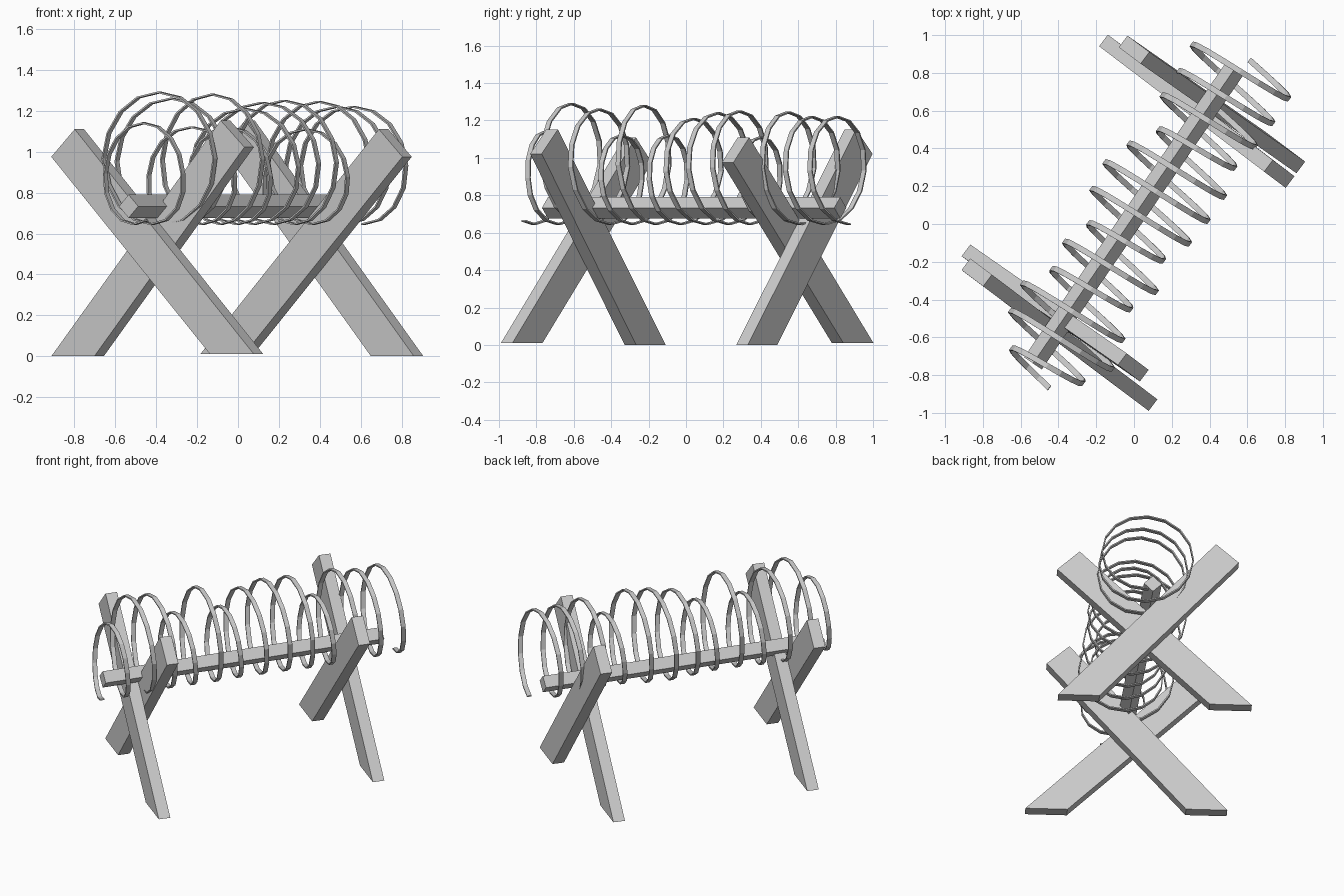
import bpy, math
from mathutils import Vector

if "Cube" in bpy.data.objects:
    bpy.data.objects.remove(bpy.data.objects["Cube"])

U = Vector((0.8, -0.6, 0))   # across the barrier
V = Vector((0.6, 0.8, 0))    # along the barrier
Z = Vector((0, 0, 1))


def P(u, v, z):
    return U * u + V * v + Z * z


def skin(name, rings):
    """Flat-faced solid lofted through rings of equal size, capped at both ends."""
    n = len(rings[0])
    verts = [p for r in rings for p in r]
    faces = [list(range(n))[::-1], list(range(len(verts) - n, len(verts)))]
    for i in range(len(rings) - 1):
        for k in range(n):
            a, b = i * n + k, i * n + (k + 1) % n
            faces.append([a, b, b + n, a + n])
    me = bpy.data.meshes.new(name)
    me.from_pydata(verts, [], faces)
    import bmesh
    bm = bmesh.new()
    bm.from_mesh(me)
    bmesh.ops.recalc_face_normals(bm, faces=bm.faces)
    bm.to_mesh(me)
    bm.free()
    ob = bpy.data.objects.new(name, me)
    bpy.context.collection.objects.link(ob)
    return ob


# Crossed legs: outline in the (u, z) plane, near-face v at foot and at top
def leg(name, outline, v_foot, v_top, thick=0.077):
    def face(off):
        return [P(u, (v_top if z > 0.5 else v_foot) + off, z) for u, z in outline]
    return skin(name, [face(0), face(thick)])


wide = [(-0.584, 0.975), (-0.441, 1.11), (0.656, 0.01), (0.388, 0.01)]
steep = [(0.525, 1.022), (0.38, 1.153), (-0.628, 0.0), (-0.365, 0.0)]


def mirrored(outline, shift):
    return [(-u + shift, z) for u, z in outline]


leg("front_leg_outer", wide, -0.745, -0.743)
leg("front_leg_inner", steep, -0.684, -0.648)
leg("back_leg_inner", mirrored(wide, -0.056), 0.642, 0.635)
leg("back_leg_outer", mirrored(steep, -0.101), 0.731, 0.700)

# Square beam resting on its edge in the leg crossings
a, b = Vector((-0.535, -0.738, 0.733)), Vector((0.535, 0.825, 0.733))
side = (b - a).cross(Z).normalized()
h = 0.057
skin("cross_beam", [[e + side * h, e + Z * h, e - side * h, e - Z * h] for e in (a, b)])

# Wire coil: left reach, right reach and top height of each turn
turns = [(-0.125, 0.291, 1.14), (-0.25, 0.371, 1.29), (-0.286, 0.325, 1.26),
         (-0.207, 0.26, 1.12), (-0.241, 0.313, 1.28), (-0.197, 0.243, 1.12),
         (-0.293, 0.30, 1.21), (-0.322, 0.307, 1.24), (-0.28, 0.30, 1.25),
         (-0.198, 0.251, 1.11), (-0.293, 0.27, 1.245), (-0.30, 0.27, 1.22),
         (-0.326, 0.259, 1.22)]


def sample(t):
    s = min(max(t - 0.25, 0), len(turns) - 1)
    i = min(int(s), len(turns) - 2)
    f = s - i
    # hold each turn's size over its upper half, blend underneath
    f = min(max((f - 0.25) / 0.5, 0), 1)
    return [p + (q - p) * f for p, q in zip(turns[i], turns[i + 1])]


rings = []
STEPS = 16
for k in range(-5, int(12.8 * STEPS) + 1):
    t = k / STEPS
    left, right, top = sample(t)
    ang = math.tau * t
    c, s = -math.cos(ang), math.sin(ang)
    mid, r, hz = (left + right) / 2, (right - left) / 2, (top - 0.645) / 2
    v = -0.915 + 0.155 * t
    ring = []
    for dr, dv in ((-1, -1), (1, -1), (1, 1), (-1, 1)):
        d = dr * 0.004
        ring.append(P(mid + c * (r + d), v + dv * 0.015, 0.645 + hz + s * (hz + d)))
    rings.append(ring)
skin("wire_coil", rings)
